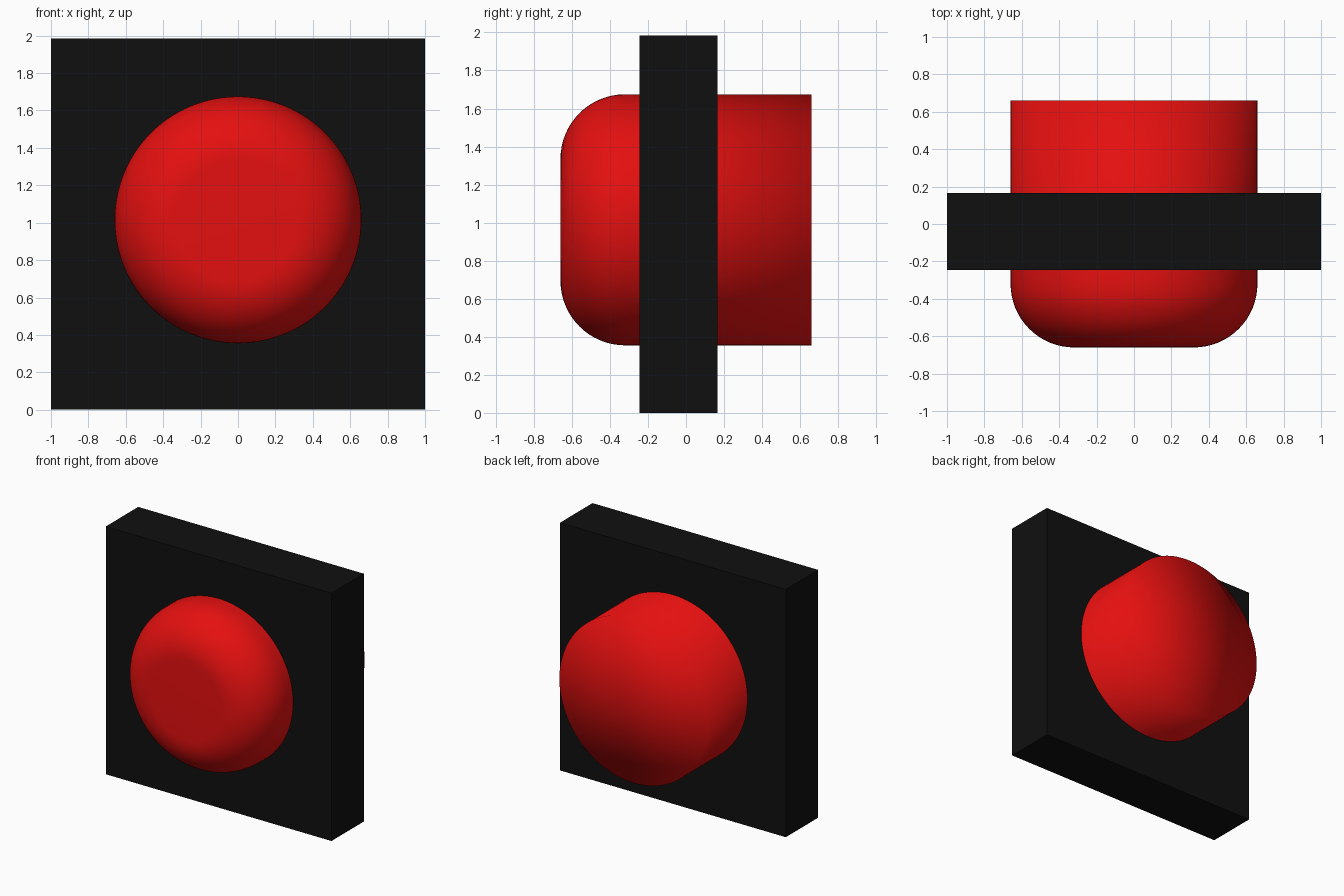
import bpy, bmesh
from math import sin, cos, pi
from mathutils import Matrix, Vector

cube = bpy.data.objects.get("Cube")
if cube:
    bpy.data.objects.remove(cube, do_unlink=True)


def make_material(name, color):
    mat = bpy.data.materials.new(name)
    mat.use_nodes = True
    mat.diffuse_color = color
    mat.node_tree.nodes["Principled BSDF"].inputs["Base Color"].default_value = color
    return mat


def make_object(name, bm, mat, smooth):
    bmesh.ops.recalc_face_normals(bm, faces=bm.faces)
    for face in bm.faces:
        face.smooth = smooth
    mesh = bpy.data.meshes.new(name)
    bm.to_mesh(mesh)
    bm.free()
    mesh.materials.append(mat)
    obj = bpy.data.objects.new(name, mesh)
    bpy.context.collection.objects.link(obj)
    return obj


black = make_material("black", (0.005, 0.005, 0.005, 1))
red = make_material("red", (0.78, 0.005, 0.005, 1))

HEIGHT = 1.985
FRONT, BACK = -0.245, 0.165

# Square mounting plate
bm = bmesh.new()
bmesh.ops.create_cube(bm, size=1)
bmesh.ops.scale(bm, vec=(2, BACK - FRONT, HEIGHT), verts=bm.verts)
bmesh.ops.translate(bm, vec=(0, (FRONT + BACK) / 2, HEIGHT / 2), verts=bm.verts)
make_object("mounting_plate", bm, black, False)

# Round button: profile from front centre, over the rounded rim, to back centre
RADIUS, LENGTH, FILLET, CENTRE_Z = 0.66, 0.66, 0.34, 1.015
STEPS = 16
profile = [(0, -LENGTH)]
for i in range(STEPS + 1):
    a = pi / 2 * i / STEPS
    profile.append((RADIUS - FILLET * (1 - sin(a)), -LENGTH + FILLET * (1 - cos(a))))
profile += [(RADIUS, LENGTH), (0, LENGTH)]

bm = bmesh.new()
verts = [bm.verts.new((r, y, 0)) for r, y in profile]
edges = [bm.edges.new(pair) for pair in zip(verts, verts[1:])]
bmesh.ops.spin(bm, geom=verts + edges, cent=(0, 0, 0), axis=(0, 1, 0),
               angle=2 * pi, steps=128)
bmesh.ops.remove_doubles(bm, verts=bm.verts, dist=0.0001)
bmesh.ops.translate(bm, vec=(0, 0, CENTRE_Z), verts=bm.verts)
# Smooth all over, so the flat back blends softly into the side
make_object("round_button", bm, red, True)
